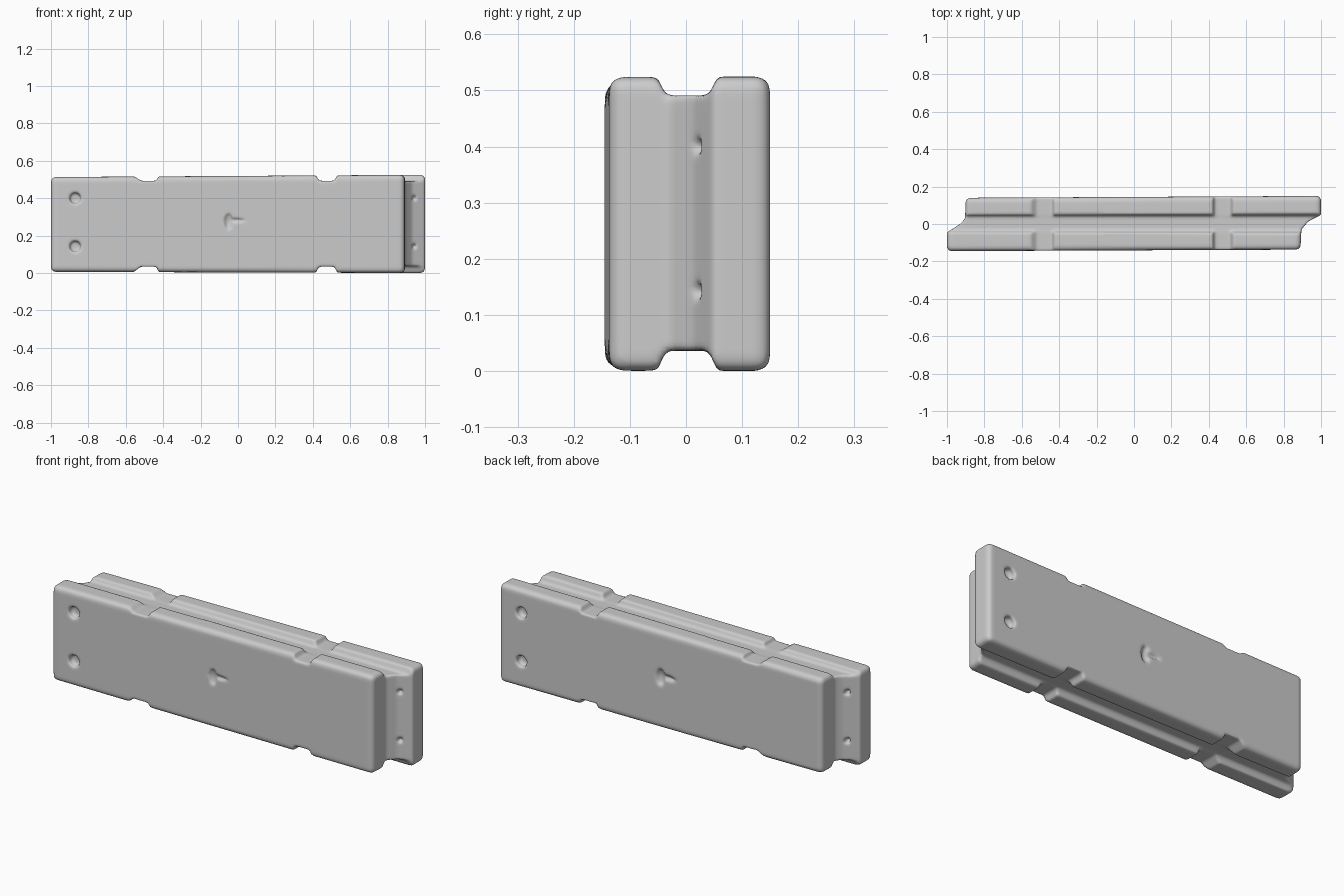
import bpy, bmesh, math
from mathutils import Matrix, Vector

if "Cube" in bpy.data.objects:
    bpy.data.objects.remove(bpy.data.objects["Cube"])


def add_object(name, bm):
    bmesh.ops.recalc_face_normals(bm, faces=bm.faces)
    mesh = bpy.data.meshes.new(name)
    bm.to_mesh(mesh)
    bm.free()
    obj = bpy.data.objects.new(name, mesh)
    bpy.context.scene.collection.objects.link(obj)
    return obj


def prism(name, bottom, top):
    """Solid between two matching loops of points."""
    bm = bmesh.new()
    a = [bm.verts.new(p) for p in bottom]
    b = [bm.verts.new(p) for p in top]
    bm.faces.new(a)
    bm.faces.new(b)
    for i in range(len(a)):
        j = (i + 1) % len(a)
        bm.faces.new((a[i], a[j], b[j], b[i]))
    return add_object(name, bm)


# Panel body: two offset slabs joined by sloping lap joints at the ends
outline = [(-1.0, -0.145), (0.89, -0.137), (0.895, -0.03), (0.93, 0.013), (1.0, 0.048),
           (1.0, 0.15), (-0.9, 0.14), (-0.903, 0.03), (-0.925, 0.003), (-1.0, -0.045)]
panel = prism("wall_panel", [(x, y, 0.003 - 0.003 * x) for x, y in outline],
              [(x, y, 0.519 + 0.006 * x) for x, y in outline])
bevel = panel.modifiers.new("edge_rounding", 'BEVEL')
bevel.width = 0.024
bevel.segments = 3
bevel.limit_method = 'ANGLE'
bevel.angle_limit = math.radians(70)


def cut(cutter):
    cutter.hide_render = True
    cutter.hide_viewport = True
    cutter.display_type = 'WIRE'
    mod = panel.modifiers.new(cutter.name, 'BOOLEAN')
    mod.operation = 'DIFFERENCE'
    mod.solver = 'EXACT'
    mod.object = cutter


def ellipsoid(name, loc, size):
    bm = bmesh.new()
    bmesh.ops.create_uvsphere(bm, u_segments=20, v_segments=12, radius=1)
    bmesh.ops.transform(bm, matrix=Matrix.Translation(loc) @ Matrix.Diagonal((*size, 1)), verts=bm.verts)
    return add_object(name, bm)


# Long grooves and cross notches on the top and bottom edges
notches = [(-0.56, -0.52, -0.435, -0.425), (0.418, 0.433, 0.515, 0.53)]
for edge, floor, lip, out in (("top", 0.491, 0.522, 0.6), ("bottom", 0.036, 0.003, -0.1)):
    groove = [(-0.05, out), (-0.05, lip), (-0.036, floor), (0.04, floor), (0.055, lip), (0.055, out)]
    cut(prism(edge + "_groove_cutter", [(-1.2, y, z) for y, z in groove],
              [(1.2, y, z) for y, z in groove]))
    depth = floor + (0.002 if edge == "top" else -0.002)
    for i, (x0, x1, x2, x3) in enumerate(notches):
        shape = [(x0, out), (x0, lip), (x1, depth), (x2, depth), (x3, lip), (x3, out)]
        cut(prism(f"{edge}_notch_cutter_{i}", [(x, -0.3, z) for x, z in shape],
                  [(x, 0.3, z) for x, z in shape]))

# Bolt sockets, ledge pinholes and centre dents, repeated on both sides
for side, s in (("front", 1), ("back", -1)):
    for i, z in enumerate((0.142, 0.4)):
        bm = bmesh.new()
        mat = Matrix.Translation((-0.87 * s, -0.16 * s, z)) @ Matrix.Rotation(math.pi / 2, 4, 'X')
        bmesh.ops.create_cone(bm, cap_ends=True, segments=20, radius1=0.03, radius2=0.03,
                              depth=0.09, matrix=mat)
        cut(add_object(f"{side}_socket_cutter_{i}", bm))
        cut(ellipsoid(f"{side}_pinhole_cutter_{i}", (0.942 * s, 0.018 * s, z), (0.013, 0.025, 0.015)))
    cut(ellipsoid(side + "_dent_cutter", (-0.05 * s, -0.142 * s, 0.275), (0.024, 0.017, 0.045)))
    cut(ellipsoid(side + "_crease_cutter", (-0.02 * s, -0.142 * s, 0.282), (0.065, 0.013, 0.013)))

# Soft, worn finish
remesh = panel.modifiers.new("soften_remesh", 'REMESH')
remesh.mode = 'VOXEL'
remesh.voxel_size = 0.007
remesh.use_smooth_shade = True
smooth = panel.modifiers.new("soften_smooth", 'SMOOTH')
smooth.factor = 0.5
smooth.iterations = 5
